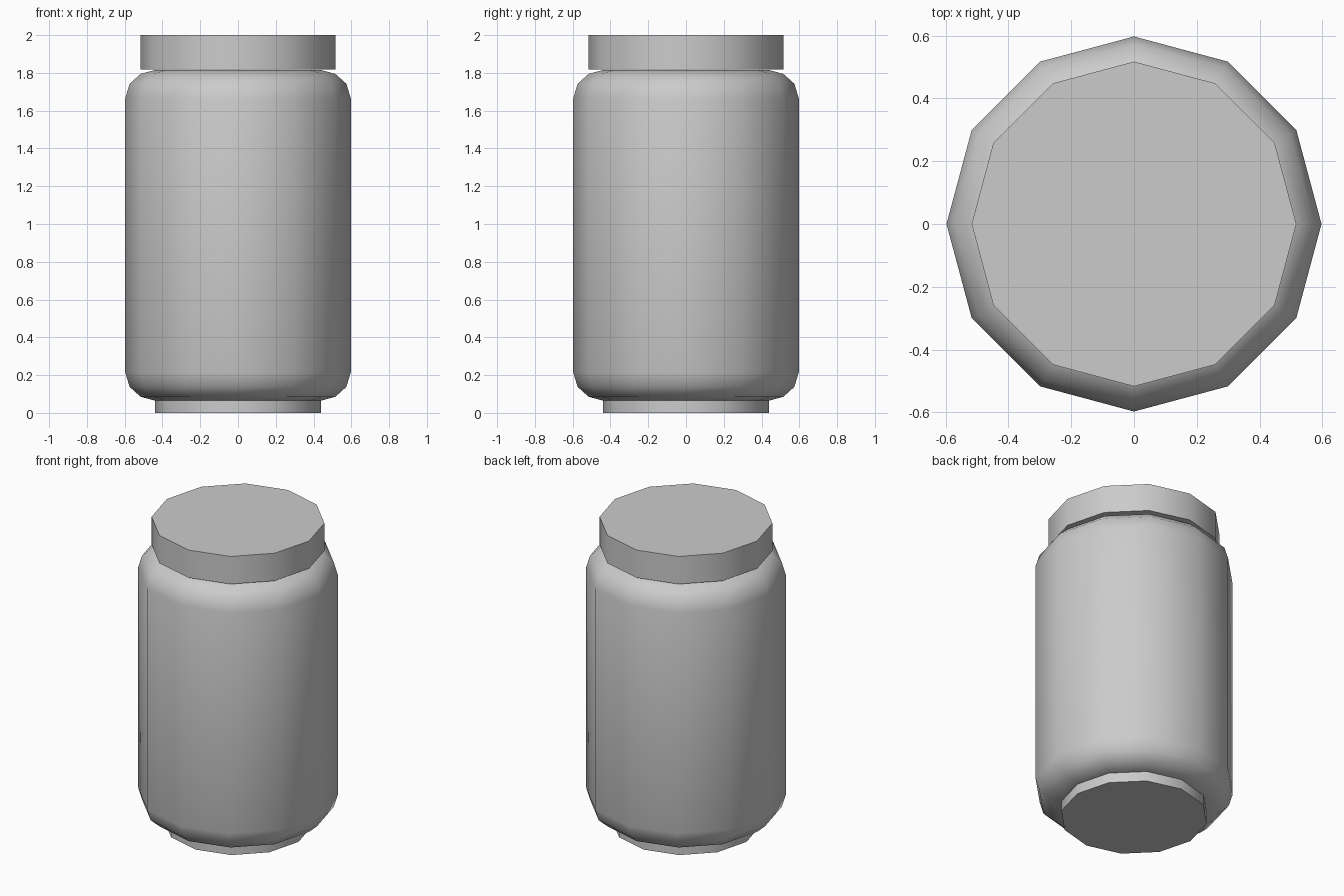
import bpy
import math
from mathutils import Matrix, Vector

SIDES = 12

cube = bpy.data.objects.get("Cube")
if cube:
    bpy.data.objects.remove(cube, do_unlink=True)

# One plain grey for every part
grey = bpy.data.materials.new("plain_grey")
grey.use_nodes = True
colour = (0.6, 0.6, 0.6, 1)
grey.diffuse_color = colour
grey.node_tree.nodes["Principled BSDF"].inputs["Base Color"].default_value = colour


def lathe(name, profile):
    """Turn a bottom-to-top (radius, z) profile into a closed solid."""
    spins = [Matrix.Rotation(math.tau * i / SIDES, 3, "Z") for i in range(SIDES)]
    verts = [spin @ Vector((r, 0, z)) for r, z in profile for spin in spins]
    faces = [tuple(reversed(range(SIDES)))]
    for ring in range(len(profile) - 1):
        low = ring * SIDES
        for i in range(SIDES):
            j = (i + 1) % SIDES
            faces.append((low + i, low + j, low + SIDES + j, low + SIDES + i))
    faces.append(tuple(range(len(verts) - SIDES, len(verts))))

    mesh = bpy.data.meshes.new(name)
    mesh.from_pydata(verts, [], faces)
    mesh.materials.append(grey)
    obj = bpy.data.objects.new(name, mesh)
    bpy.context.collection.objects.link(obj)
    bpy.ops.object.select_all(action="DESELECT")
    obj.select_set(True)
    bpy.context.view_layer.objects.active = obj
    bpy.ops.object.shade_smooth_by_angle(angle=math.radians(50))
    return obj


# Foot ring under the jar
lathe("base", [(0.44, 0), (0.44, 0.065)])

# Rounded jar body, its shoulder mirrored top to bottom
shoulder = [(0.44, 0.065), (0.515, 0.085), (0.574, 0.138), (0.597, 0.215)]
middle = 0.94
body = shoulder + [(r, 2 * middle - z) for r, z in reversed(shoulder)]
lathe("body", body)

# Flat lid
lathe("lid", [(0.517, 1.818), (0.517, 2)])
